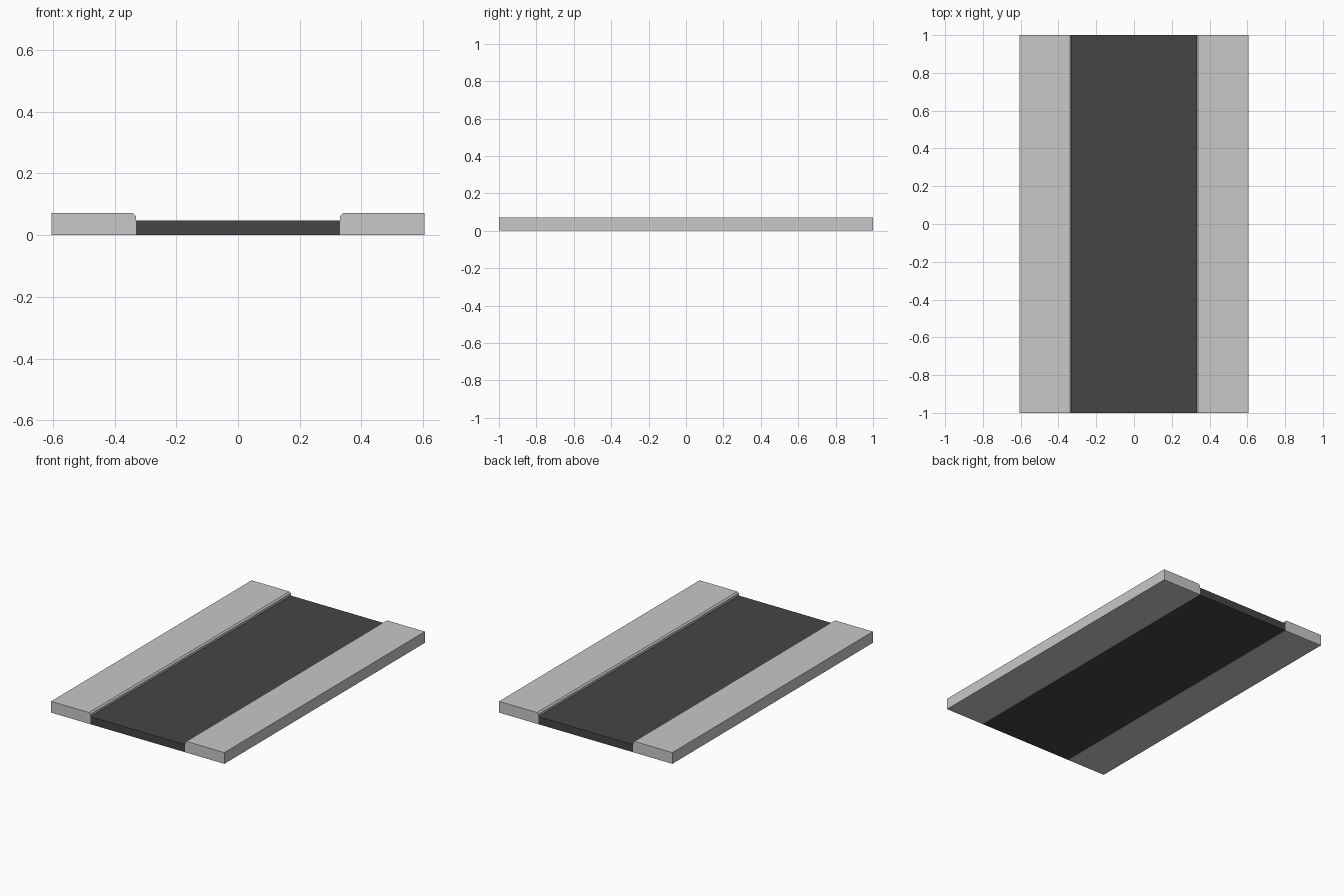
import bpy, bmesh

if "Cube" in bpy.data.objects:
    bpy.data.objects.remove(bpy.data.objects["Cube"])

HALF_LEN = 1.0
OUTER, INNER = 0.605, 0.331
CURB_H, ROAD_H, CHAMFER = 0.071, 0.048, 0.009


def material(name, value):
    m = bpy.data.materials.new(name)
    m.diffuse_color = (value, value, value, 1)
    m.use_nodes = True
    m.node_tree.nodes["Principled BSDF"].inputs["Base Color"].default_value = m.diffuse_color
    return m


def extrude_profile(name, profile, mat):
    """Closed prism: an (x, z) profile swept along y."""
    bm = bmesh.new()
    face = bm.faces.new([bm.verts.new((x, -HALF_LEN, z)) for x, z in profile])
    geom = bmesh.ops.extrude_face_region(bm, geom=[face])["geom"]
    verts = [g for g in geom if isinstance(g, bmesh.types.BMVert)]
    bmesh.ops.translate(bm, verts=verts, vec=(0, 2 * HALF_LEN, 0))
    bmesh.ops.recalc_face_normals(bm, faces=bm.faces)
    mesh = bpy.data.meshes.new(name)
    bm.to_mesh(mesh)
    bm.free()
    mesh.materials.append(mat)
    obj = bpy.data.objects.new(name, mesh)
    bpy.context.collection.objects.link(obj)
    return obj


concrete = material("light grey concrete", 0.58)
asphalt = material("dark grey asphalt", 0.06)

# Road slab between the pavements
extrude_profile("road_surface", [(-INNER, 0), (INNER, 0), (INNER, ROAD_H), (-INNER, ROAD_H)], asphalt)

# Raised pavements with a chamfered kerb edge facing the road
for side, name in ((-1, "left_pavement"), (1, "right_pavement")):
    profile = [(OUTER, 0), (OUTER, CURB_H), (INNER + CHAMFER, CURB_H),
               (INNER, CURB_H - CHAMFER), (INNER, 0)]
    extrude_profile(name, [(side * x, z) for x, z in profile], concrete)
